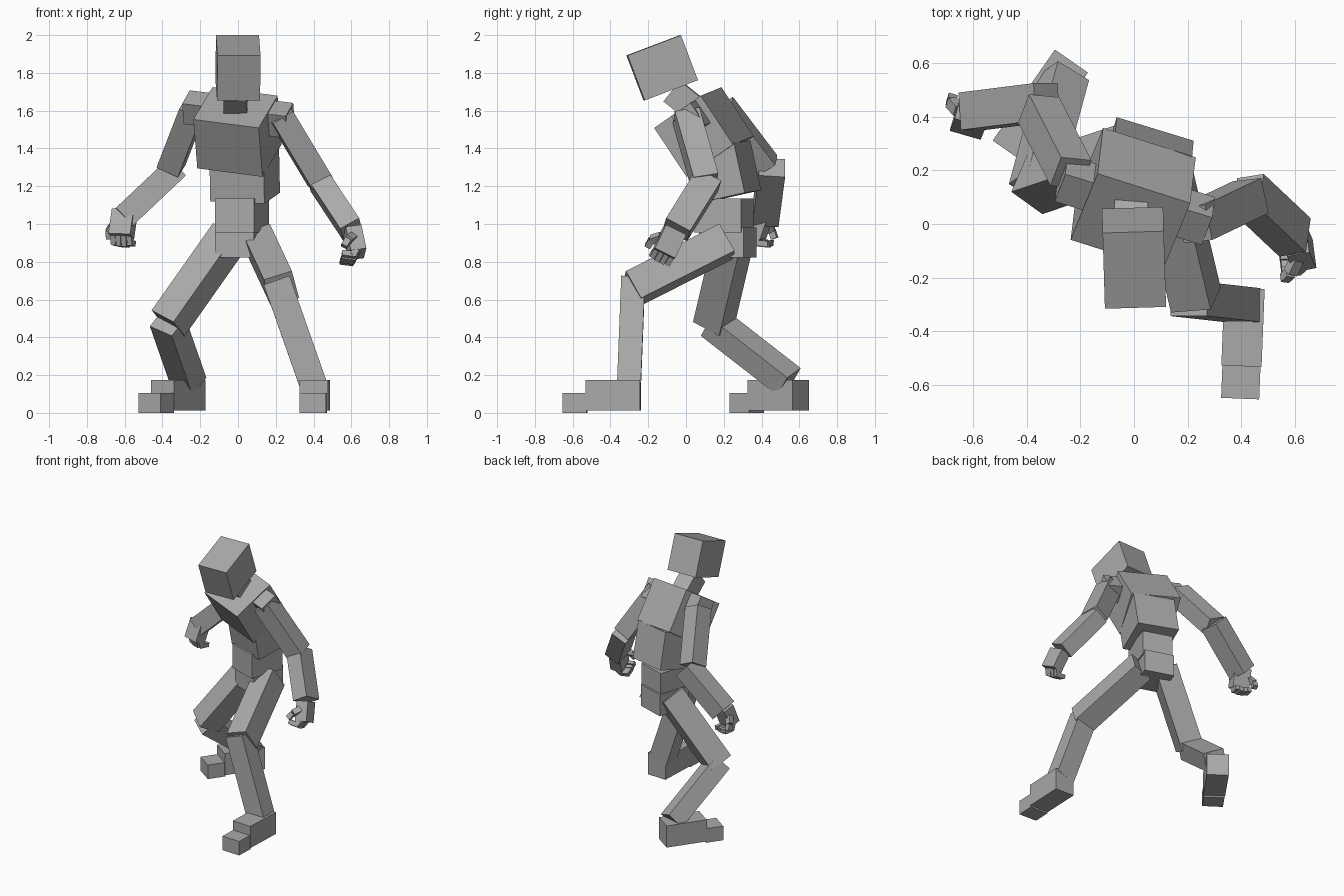
import bpy, bmesh
from mathutils import Vector, Matrix

grey = bpy.data.materials.new("plain_grey")
grey.diffuse_color = (0.4, 0.4, 0.4, 1)


def box(name, center, size, side, axis):
    """Box with local z along axis and local x as close to side as possible."""
    z = Vector(axis).normalized()
    x = Vector(side)
    x = (x - z * x.dot(z)).normalized()
    y = z.cross(x)
    rot = Matrix((x, y, z)).transposed().to_4x4()
    bm = bmesh.new()
    bmesh.ops.create_cube(bm, size=1, matrix=Matrix.Translation(center) @ rot @ Matrix.Diagonal((*size, 1)))
    mesh = bpy.data.meshes.new(name)
    bm.to_mesh(mesh)
    bm.free()
    mesh.materials.append(grey)
    ob = bpy.data.objects.new(name, mesh)
    bpy.context.collection.objects.link(ob)
    return ob


def limb(name, a, b, w, d, side):
    a, b = Vector(a), Vector(b)
    box(name, (a + b) / 2, (w, d, (b - a).length), side, b - a)


def foot(prefix, heel, fwd):
    """Foot block with a lower toe block in front of it."""
    fwd = Vector(fwd).normalized()
    side = (-fwd.y, fwd.x, 0)
    up = (0, 0, 1)
    heel = Vector(heel)
    box(prefix + "_foot", heel + fwd * 0.145 + Vector((0, 0, 0.093)), (0.15, 0.29, 0.162), side, up)
    box(prefix + "_toes", heel + fwd * 0.348 + Vector((0, 0, 0.053)), (0.142, 0.126, 0.105), side, up)


def hand(prefix, wrist, down, across, thumb_sign, curl_sign):
    """Palm, four curled fingers and a thumb."""
    d = Vector(down).normalized()
    w = Vector(across)
    w = (w - d * w.dot(d)).normalized()
    c = d.cross(w) * curl_sign
    wrist = Vector(wrist)
    limb(prefix + "_palm", wrist, wrist + d * 0.14, 0.12, 0.085, w)
    for i in range(4):
        p = wrist + d * (0.13 - 0.006 * abs(i - 1.5)) + w * (i - 1.5) * 0.03
        q = p + d * 0.045 + c * 0.035
        r = q + c * 0.055 - d * 0.02
        limb(f"{prefix}_finger_{i}", p, q, 0.027, 0.035, w)
        limb(f"{prefix}_fingertip_{i}", q - c * 0.015, r, 0.026, 0.03, w)
    t = wrist + d * 0.06 + w * thumb_sign * 0.05 + c * 0.015
    u = t + d * 0.03 + w * thumb_sign * 0.035 + c * 0.035
    limb(prefix + "_thumb", t, u, 0.04, 0.04, w)
    limb(prefix + "_thumb_tip", u, u + d * 0.035 + c * 0.03, 0.034, 0.034, w)


# head and neck
box("head", (0.0, -0.126, 1.827), (0.228, 0.302, 0.255), (1, 0.03, 0), (0.01, -0.355, 0.935))
limb("neck", (-0.012, 0.07, 1.59), (-0.012, -0.075, 1.705), 0.125, 0.14, (1, -0.05, 0))

# torso, each block leaning and turned to one side
turn = (0.945, -0.30, -0.1)
lean = Vector((-0.066, -0.549, 0.832))
box("chest", (-0.003, 0.095, 1.487), (0.365, 0.316, 0.311), (0.945, -0.30, -0.123), lean)
box("belly", (0.035, 0.195, 1.275), (0.30, 0.28, 0.27), (0.95, -0.3, 0), (-0.02, -0.21, 0.97))
box("waist", (0.022, 0.20, 1.045), (0.215, 0.26, 0.18), (0.95, -0.31, 0), (0, 0, 1))
box("pelvis", (0.02, 0.22, 0.902), (0.215, 0.25, 0.16), (0.95, -0.31, 0), (0, 0, 1))

# shoulder blocks
box("left_shoulder", (0.215, 0.03, 1.555), (0.13, 0.13, 0.14), turn, lean)
box("right_shoulder", (-0.205, 0.15, 1.61), (0.14, 0.13, 0.13), turn, lean)

# legs
box("left_thigh", (0.172, -0.036, 0.782), (0.155, 0.168, 0.567), (0.95, 0.075, 0.296), (-0.206, 0.873, 0.441))
box("right_thigh", (-0.207, 0.202, 0.706), (0.155, 0.168, 0.575), (0.745, -0.536, -0.399), (0.565, 0.189, 0.802))
limb("left_shin", (0.205, -0.28, 0.70), (0.402, -0.302, 0.14), 0.145, 0.126, (1, 0, 0.3))
limb("right_shin", (-0.372, 0.14, 0.48), (-0.262, 0.545, 0.165), 0.145, 0.13, (0.8, -0.58, -0.3))
foot("left", (0.412, -0.24, 0), (-0.04, -1, 0))
foot("right", (-0.233, 0.607, 0), (-0.573, -0.82, 0))

# arms
limb("left_upper_arm", (0.225, 0.0, 1.575), (0.435, 0.10, 1.225), 0.125, 0.135, (0.85, 0.1, 0.5))
limb("left_forearm", (0.425, 0.115, 1.235), (0.60, -0.05, 0.97), 0.115, 0.145, (0.85, 0.15, 0.5))
limb("right_upper_arm", (-0.235, 0.19, 1.615), (-0.355, 0.425, 1.305), 0.125, 0.13, (0.9, -0.1, -0.4))
limb("right_forearm", (-0.325, 0.455, 1.30), (-0.605, 0.42, 1.035), 0.13, 0.14, (0.68, 0, -0.73))

# hands
hand("left", (0.605, -0.06, 0.965), (0.18, -0.40, -0.85), (0.1, -0.85, 0.5), 1, 1)
hand("right", (-0.60, 0.415, 1.065), (-0.12, -0.30, -0.85), (0.95, -0.3, -0.1), -1, -1)
